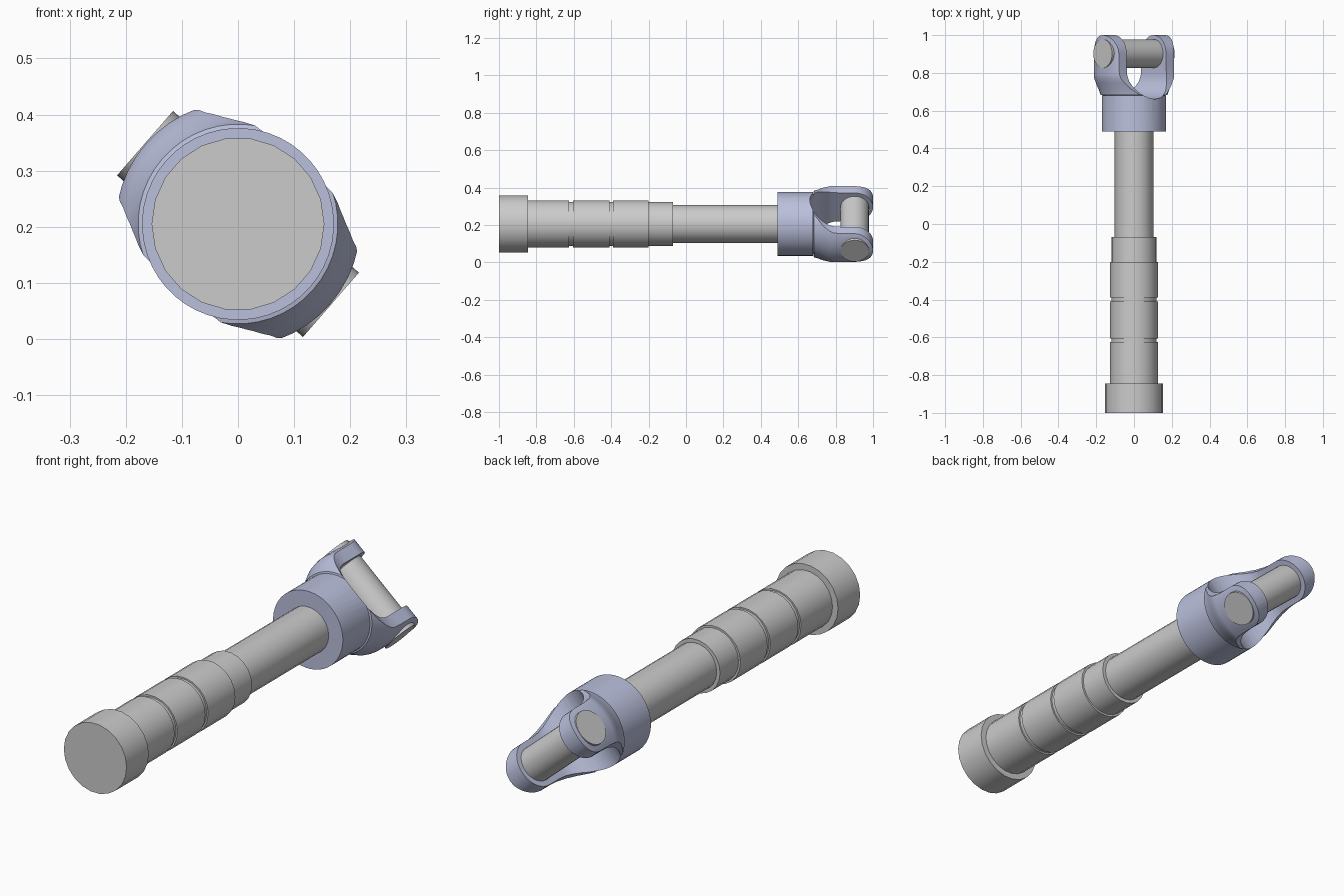
import bpy, bmesh, math
from mathutils import Matrix

if "Cube" in bpy.data.objects:
    bpy.data.objects.remove(bpy.data.objects["Cube"])

AXIS_Z = 0.205
TILT = math.radians(41)

blue = bpy.data.materials.new("fork_blue")
blue.diffuse_color = (0.50, 0.53, 0.72, 1)
blue.use_nodes = True
blue.node_tree.nodes["Principled BSDF"].inputs["Base Color"].default_value = blue.diffuse_color


def make_object(name, bm):
    bmesh.ops.recalc_face_normals(bm, faces=bm.faces)
    mesh = bpy.data.meshes.new(name)
    bm.to_mesh(mesh)
    bm.free()
    ob = bpy.data.objects.new(name, mesh)
    bpy.context.collection.objects.link(ob)
    return ob


def revolve(name, profile, sides):
    """Solid of revolution about the y axis from (y, radius) pairs."""
    bm = bmesh.new()
    rings = []
    for y, r in profile:
        rings.append([bm.verts.new((r * math.cos(2 * math.pi * i / sides), y,
                                    r * math.sin(2 * math.pi * i / sides)))
                      for i in range(sides)])
    for a, b in zip(rings, rings[1:]):
        for i in range(sides):
            j = (i + 1) % sides
            bm.faces.new((a[i], a[j], b[j], b[i]))
    bm.faces.new(rings[0])
    bm.faces.new(rings[-1])
    return make_object(name, bm)


def prism(name, outline, axis, depth):
    """Extrude a 2D (side, y) outline both ways along the x or z axis."""
    bm = bmesh.new()
    place = (lambda s, y, d: (d, y, s)) if axis == 'x' else (lambda s, y, d: (s, y, d))
    lo = [bm.verts.new(place(s, y, -depth)) for s, y in outline]
    hi = [bm.verts.new(place(s, y, depth)) for s, y in outline]
    bm.faces.new(lo)
    bm.faces.new(hi)
    n = len(lo)
    for i in range(n):
        j = (i + 1) % n
        bm.faces.new((lo[i], lo[j], hi[j], hi[i]))
    return make_object(name, bm)


def boolean(ob, other, operation):
    mod = ob.modifiers.new(operation, 'BOOLEAN')
    mod.operation, mod.object, mod.solver = operation, other, 'EXACT'
    bpy.context.view_layer.objects.active = ob
    bpy.ops.object.modifier_apply(modifier=mod.name)
    bpy.data.objects.remove(other)


def smooth(ob, angle=30):
    bpy.ops.object.select_all(action='DESELECT')
    ob.select_set(True)
    bpy.context.view_layer.objects.active = ob
    bpy.ops.object.shade_smooth_by_angle(angle=math.radians(angle))


def arc(cx, cy, r, a0, a1, n):
    return [(cx + r * math.cos(math.radians(a0 + (a1 - a0) * i / n)),
             cy + r * math.sin(math.radians(a0 + (a1 - a0) * i / n)))
            for i in range(n + 1)]


# stepped rod with two grooves
rod_profile = [(-1, 0.154), (-0.845, 0.154), (-0.845, 0.127)]
for g in (-0.615, -0.40):
    rod_profile += [(g - 0.01, 0.127), (g - 0.01, 0.12), (g + 0.01, 0.12), (g + 0.01, 0.127)]
rod_profile += [(-0.2, 0.127), (-0.2, 0.118), (-0.07, 0.118), (-0.07, 0.102), (0.53, 0.102)]
rod = revolve("rod", rod_profile, 22)

# fork: flared barrel trimmed to the arm outline, joined to the collar, slotted
fork = revolve("fork", [(0.6, 0.16), (0.68, 0.16), (0.684, 0.178), (0.71, 0.186),
                        (0.745, 0.203), (0.77, 0.214), (0.79, 0.218), (1.02, 0.218)], 48)
flare = [(0.155, 0.55), (0.155, 0.68), (0.142, 0.70), (0.126, 0.725),
         (0.112, 0.755), (0.103, 0.79), (0.1, 0.83)]
outline = flare + arc(0, 0.9, 0.1, 0, 180, 20) + [(-s, y) for s, y in reversed(flare)]
boolean(fork, prism("arm_outline", outline, 'x', 0.3), 'INTERSECT')
boolean(fork, revolve("collar", [(0.49, 0.171), (0.68, 0.171)], 48), 'UNION')
slot = arc(0, 0.80, 0.138, 180, 360, 20) + [(0.138, 1.1), (-0.138, 1.1)]
boolean(fork, prism("slot", slot, 'z', 0.3), 'DIFFERENCE')
fork.data.materials.clear()
fork.data.materials.append(blue)

# cross pin through both arms
pin = revolve("cross_pin", [(-0.2195, 0.076), (0.2195, 0.076)], 28)
pin.data.transform(Matrix.Translation((0, 0.902, 0)) @ Matrix.Rotation(math.pi / 2, 4, 'Z'))

# tilt the fork about the rod axis and lift everything to the ground
lift = Matrix.Translation((0, 0, AXIS_Z))
for ob in (fork, pin):
    ob.data.transform(lift @ Matrix.Rotation(TILT, 4, 'Y'))
rod.data.transform(lift)
for ob in (rod, fork, pin):
    smooth(ob)
